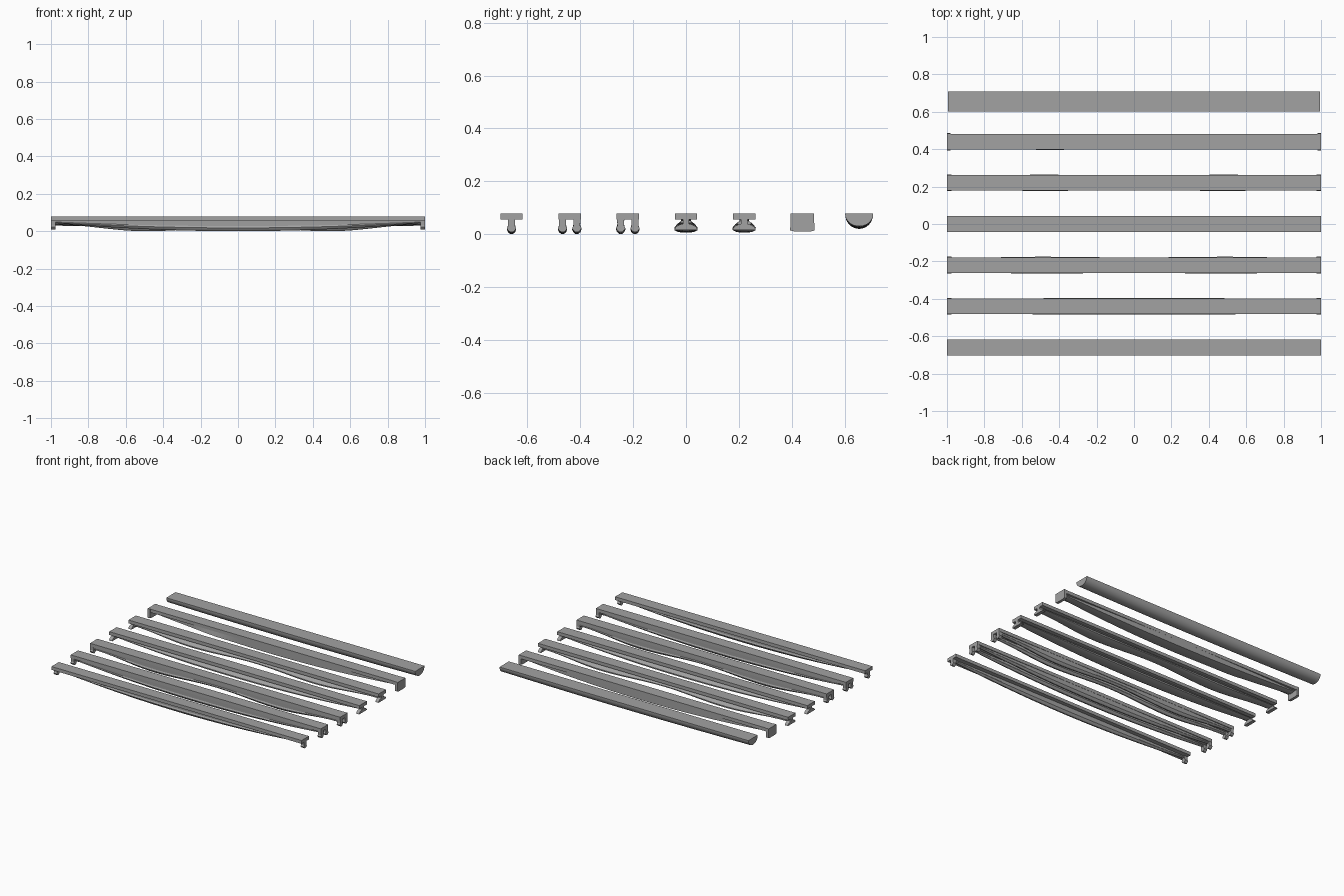
import bpy, bmesh, math

if "Cube" in bpy.data.objects:
    bpy.data.objects.remove(bpy.data.objects["Cube"])

mat = bpy.data.materials.new("concrete_grey")
mat.diffuse_color = (0.36, 0.36, 0.36, 1)
mat.use_nodes = True
mat.node_tree.nodes["Principled BSDF"].inputs["Base Color"].default_value = mat.diffuse_color

TOP, UNDER = 0.079, 0.055


def finish(name, bm, smooth=True):
    bmesh.ops.recalc_face_normals(bm, faces=bm.faces)
    me = bpy.data.meshes.new(name)
    bm.to_mesh(me)
    bm.free()
    me.materials.append(mat)
    ob = bpy.data.objects.new(name, me)
    bpy.context.collection.objects.link(ob)
    bpy.context.view_layer.objects.active = ob
    ob.select_set(True)
    if smooth:
        bpy.ops.object.shade_smooth_by_angle(angle=math.radians(30))
    ob.select_set(False)
    return ob


def loft(name, xs, section):
    # section(x) gives a closed list of (y, z) points
    bm = bmesh.new()
    rings = [[bm.verts.new((x, y, z)) for y, z in section(x)] for x in xs]
    for a, b in zip(rings, rings[1:]):
        n = len(a)
        for i in range(n):
            bm.faces.new((a[i], a[(i + 1) % n], b[(i + 1) % n], b[i]))
    bm.faces.new(rings[0])
    bm.faces.new(rings[-1])
    return finish(name, bm)


def box(name, x0, x1, y0, y1, z0, z1):
    bm = bmesh.new()
    bmesh.ops.create_cube(bm, size=1)
    for v in bm.verts:
        v.co = (x0 + (v.co.x + .5) * (x1 - x0),
                y0 + (v.co.y + .5) * (y1 - y0),
                z0 + (v.co.z + .5) * (z1 - z0))
    return finish(name, bm, False)


XS = [-0.975 + 1.95 * i / 48 for i in range(49)]


def single(x):
    return max(0.0, 1 - (x / 0.98) ** 2)


def double(x):
    return 0.2 + 0.8 * math.sin(math.pi * min(abs(x), 0.98) / 0.98) ** 2 if abs(x) > 0.49 \
        else 0.5 + 0.5 * math.sin(math.pi * abs(x) / 0.98) ** 2


def stem(c, half, belly, low):
    # narrow web with a bulging pointed toe
    def f(x):
        b = belly(x)
        z = 0.044 - (0.044 - low) * b
        h = UNDER - z
        w = half * (0.55 + 0.45 * b)
        prof = [(0.75, 0), (0.7, 0.5), (1, 0.68), (0.75, 0.86), (0.25, 1)]
        right = [(c + w * a, UNDER - h * t) for a, t in prof]
        left = [(c - w * a, UNDER - h * t) for a, t in reversed(prof)]
        return right + left
    return f


def bulb(c, belly):
    # thin web flowing into a wide flattened bulb
    def f(x):
        b = belly(x)
        z = 0.042 - 0.036 * b
        h = UNDER - z
        w = 0.024 + 0.021 * b
        prof = [(0.4, 0), (0.42, 0.15), (0.75, 0.35), (0.98, 0.62),
                (0.95, 0.82), (0.65, 0.96), (0.2, 1)]
        right = [(c + w * a, UNDER - h * t) for a, t in prof]
        left = [(c - w * a, UNDER - h * t) for a, t in reversed(prof)]
        return right + left
    return f


ys = [-0.66, -0.44, -0.22, 0.0, 0.22, 0.44]

# Flat top flanges
for i, y in enumerate(ys):
    box(f"flange_{i+1}", -1, 1, y - 0.042, y + 0.042, UNDER, TOP)

# Single and twin stemmed beams with end bearings
for i, (y, offs, belly) in enumerate([(-0.66, [0], single),
                                      (-0.44, [-0.027, 0.027], single),
                                      (-0.22, [-0.027, 0.027], double)]):
    for k, o in enumerate(offs):
        loft(f"stem_{i+1}_{k+1}", XS, stem(y + o, 0.018, belly, 0.0))
        for s in (-1, 1):
            xs = sorted((s * 0.975, s * 1.0))
            loft(f"stem_bearing_{i+1}_{k+1}", xs,
                 stem(y + o, 0.018, lambda x: 1, 0.008))

# Bulb beams with wide end feet
for i, (y, belly) in enumerate([(0.0, single), (0.22, double)]):
    loft(f"bulb_{i+1}", XS, bulb(y, belly))
    for s in (-1, 1):
        x0, x1 = sorted((s * 0.975, s * 1.0))
        box(f"bulb_web_end_{i+1}", x0, x1, y - 0.012, y + 0.012, 0.025, UNDER)
        loft(f"bulb_foot_{i+1}", [x0, x1],
             lambda x: [(y + 0.044 * math.cos(math.pi * k / 8),
                         0.016 + 0.024 * math.sin(math.pi * k / 8))
                        for k in range(9)])


# Broad beam with a leaning belly and full end plates
def broad(x):
    z = 0.046 - 0.036 * single(x)
    lean = 0.007 * math.exp(-((x + 0.48) / 0.13) ** 2)
    w = 0.024 + 0.018 * single(x)
    return [(0.44 + w, UNDER), (0.44 + w, z + 0.004), (0.44 + w * 0.5, z),
            (0.44 - w * 0.5, z), (0.44 - w - lean, z + 0.004), (0.44 - w, UNDER)]


loft("broad_belly", XS, broad)
for s in (-1, 1):
    x0, x1 = sorted((s * 0.98, s * 1.0))
    loft("broad_end_plate", [x0, x1],
         lambda x: [(0.396, TOP), (0.394, 0.014), (0.41, 0.01),
                    (0.47, 0.01), (0.486, 0.014), (0.484, TOP)])


# Half round beam
def half_round(x):
    d = 0.046 + 0.01 * single(x)
    pts = [(0.655 + 0.053 * math.cos(math.pi * k / 16),
            0.076 - d * math.sin(math.pi * k / 16)) for k in range(17)]
    return [(0.602, TOP)] + pts[::-1] + [(0.708, TOP)]


loft("half_round_beam", [-0.995 + 1.99 * i / 32 for i in range(33)], half_round)
